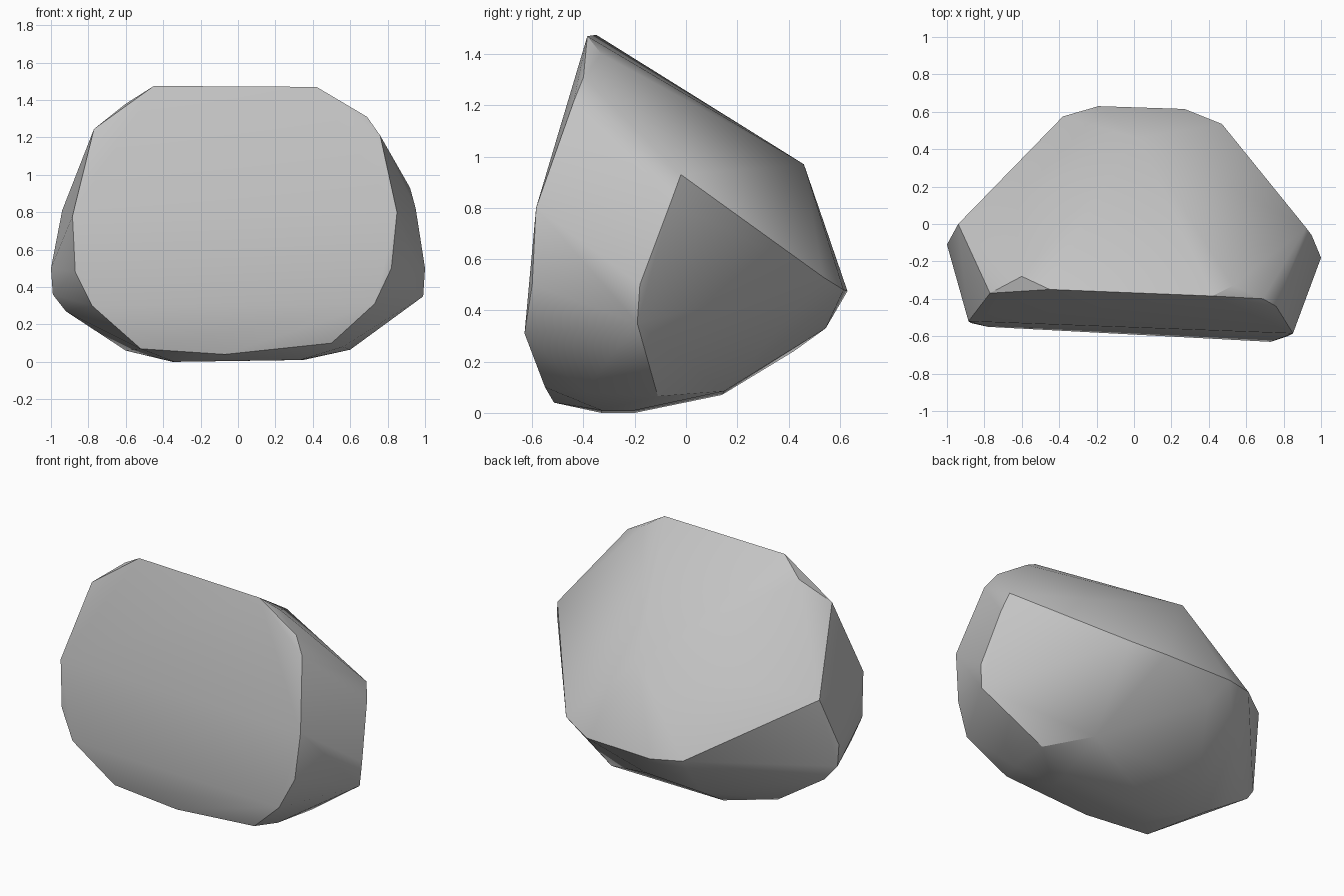
import bpy
import bmesh
from math import radians

# Remove the default object if present
default_object = bpy.data.objects.get("Cube")
if default_object:
    bpy.data.objects.remove(default_object, do_unlink=True)


def make_material(name, colour):
    """Flat colour visible in both viewport and render."""
    material = bpy.data.materials.new(name)
    material.use_nodes = True
    material.diffuse_color = colour
    shader = material.node_tree.nodes["Principled BSDF"]
    shader.inputs["Base Color"].default_value = colour
    shader.inputs["Roughness"].default_value = 0.9
    return material


def build_boulder(name, corner_groups, material):
    """Wrap a chiselled stone skin around the groups of corners."""
    bm = bmesh.new()
    for group in corner_groups:
        for corner in group:
            bm.verts.new(corner)
    result = bmesh.ops.convex_hull(bm, input=bm.verts, use_existing_faces=False)

    # Drop any corner swallowed by the hull
    loose = [v for v in bm.verts if not v.link_faces]
    bmesh.ops.delete(bm, geom=loose, context="VERTS")

    # Merge nearly flat triangles into broad chiselled facets
    bmesh.ops.dissolve_limit(bm, angle_limit=radians(3),
                             verts=bm.verts, edges=bm.edges)
    bmesh.ops.recalc_face_normals(bm, faces=bm.faces)

    mesh = bpy.data.meshes.new(name)
    bm.to_mesh(mesh)
    bm.free()
    mesh.materials.append(material)
    boulder = bpy.data.objects.new(name, mesh)
    bpy.context.collection.objects.link(boulder)
    return boulder


# Rim of the broad leaning front face
front_rim = [
    (-.45, -.35, 1.475), (.42, -.385, 1.47), (.69, -.4, 1.31),
    (.76, -.44, 1.21), (.85, -.585, .8), (.82, -.6, .5),
    (.73, -.63, .31), (.5, -.55, .1), (-.07, -.515, .04),
    (-.52, -.5, .07), (-.78, -.55, .3), (-.87, -.53, .48),
    (-.885, -.52, .78), (-.77, -.37, 1.245),
]

# Chips behind the top shoulders
shoulder_chips = [(-.6, -.28, 1.38), (.53, -.33, 1.4)]

# Widest ridges on the two sides
left_ridge = [(.92, -.02, .93), (.95, -.06, .82),
              (1, -.18, .5), (.99, -.19, .35)]
right_ridge = [(-.94, 0, .81), (-1, -.11, .5),
               (-.99, -.11, .36), (-.92, -.08, .27)]

# Blunt rear nose
rear_nose = [
    (.02, .46, .97), (-.38, .575, .49), (-.19, .63, .475),
    (.27, .615, .48), (.47, .535, .53), (-.1, .545, .33),
    (-.4, .42, .24),
]

# Rounded underside
underside = [
    (.35, -.2, .01), (.33, -.33, .01), (-.35, -.2, 0),
    (-.34, -.33, 0), (.56, -.4, .08), (.6, -.11, .065),
    (-.6, -.07, .06), (.42, .15, .085), (-.36, .14, .07),
]

stone = make_material("stone grey", (.55, .55, .55, 1))
boulder = build_boulder(
    "boulder",
    [front_rim, shoulder_chips, left_ridge, right_ridge, rear_nose, underside],
    stone,
)

# Soft shading across shallow bends, crisp chiselled edges elsewhere
bpy.ops.object.select_all(action="DESELECT")
boulder.select_set(True)
bpy.context.view_layer.objects.active = boulder
bpy.ops.object.shade_smooth_by_angle(angle=radians(30))
